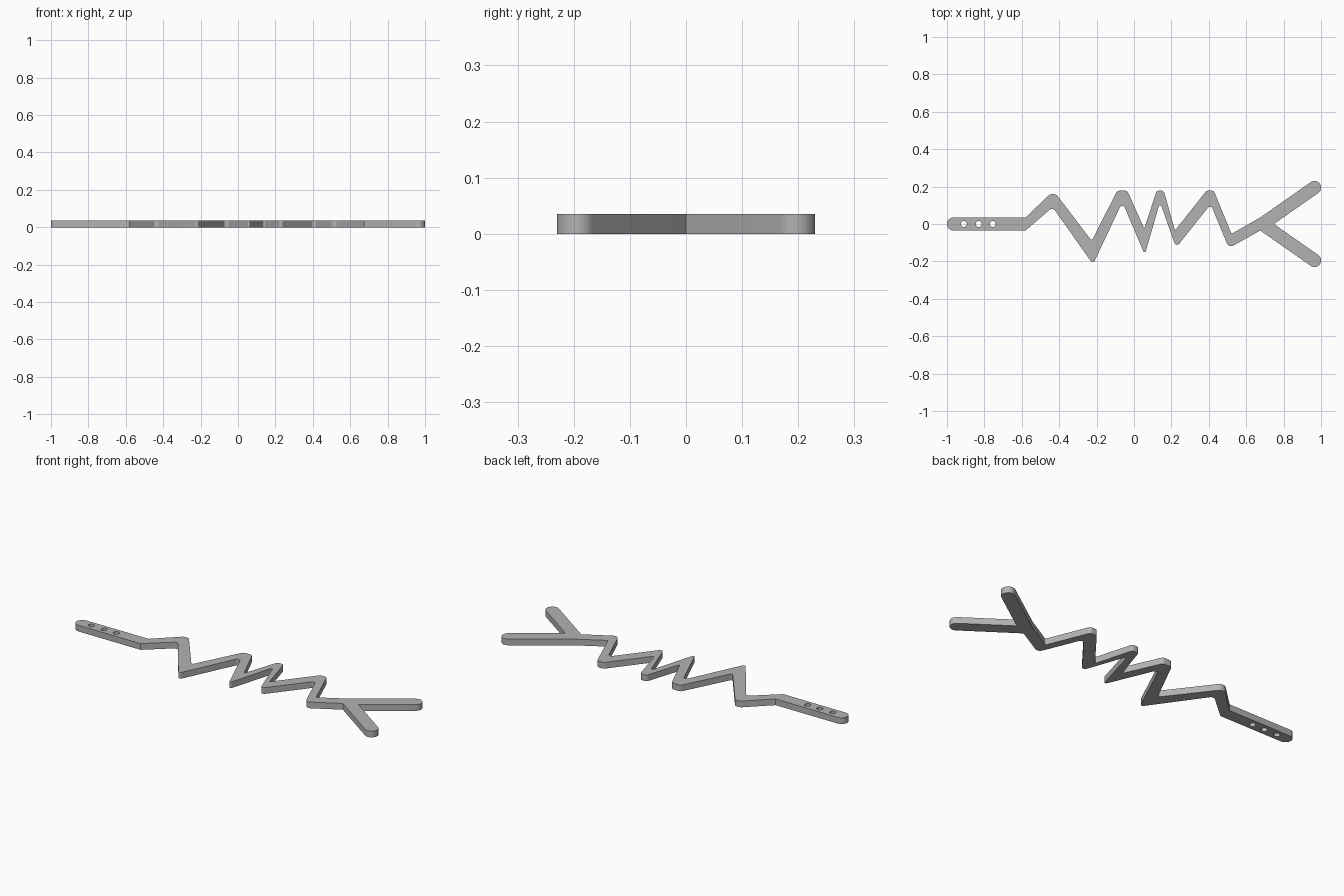
import bpy
import bmesh
from math import cos, sin, tan, pi
from mathutils import Vector

THICK = 0.035   # plate thickness
HALF = 0.035    # half the bar width
ROUND = HALF - 0.0002

cube = bpy.data.objects.get("Cube")
if cube:
    bpy.data.objects.remove(cube, do_unlink=True)


def fillet(prev, corner, nxt, radius, steps=8):
    """Replace one outline corner with an arc tangent to both edges."""
    if radius == 0:
        return [corner]
    a, b = (prev - corner).normalized(), (nxt - corner).normalized()
    half = a.angle(b) / 2
    centre = corner + (a + b).normalized() * radius / sin(half)
    start = corner + a * radius / tan(half) - centre
    sweep = (pi - 2 * half) * (1 if a.cross(b) < 0 else -1)
    arc = []
    for i in range(steps + 1):
        t = sweep * i / steps
        c, s = cos(t), sin(t)
        arc.append(centre + Vector((start.x * c - start.y * s,
                                    start.x * s + start.y * c)))
    return arc


def rounded(corners):
    pts = [Vector((x, y)) for x, y, r in corners]
    out = []
    for i, (x, y, r) in enumerate(corners):
        out += fillet(pts[i - 1], pts[i], pts[(i + 1) % len(pts)], r)
    return out


def add_loop(curve, points):
    spline = curve.splines.new("POLY")
    spline.points.add(len(points) - 1)
    for p, co in zip(spline.points, points):
        p.co = (co[0], co[1], 0, 1)
    spline.use_cyclic_u = True


# Outline corners: x, y, corner radius
upper_edge = [
    (-1, HALF, ROUND), (-0.58, HALF, 0),
    (-0.43, 0.178, 0.035), (-0.226, -0.09, 0.008),
    (-0.09, 0.178, 0.02), (-0.036, 0.178, 0.02),
    (0.055, -0.025, 0.004),
    (0.121, 0.178, 0.016), (0.159, 0.178, 0.016),
    (0.219, -0.035, 0.005),
    (0.387, 0.178, 0.02), (0.427, 0.178, 0.02),
    (0.521, -0.053, 0.008), (0.675, HALF, 0),
]
fork = [
    (0.974, 0.244, ROUND), (1.014, 0.186, ROUND), (0.748, 0, 0),
    (1.014, -0.186, ROUND), (0.974, -0.244, ROUND),
]
lower_edge = [
    (0.675, -HALF, 0), (0.507, -0.129, 0.025),
    (0.41, 0.106, 0.015), (0.225, -0.127, 0.015),
    (0.139, 0.118, 0.008), (0.058, -0.165, 0.007),
    (-0.062, 0.118, 0.015), (-0.219, -0.216, 0.012),
    (-0.435, 0.09, 0.02), (-0.58, -HALF, 0), (-1, -HALF, ROUND),
]

# Flat zigzag bar with three holes in the handle
curve = bpy.data.curves.new("zigzag_bar_profile", "CURVE")
curve.dimensions = "2D"
curve.fill_mode = "BOTH"
curve.extrude = THICK / 2
add_loop(curve, rounded(upper_edge + fork + lower_edge))
for x in (-0.91, -0.83, -0.755):
    add_loop(curve, [(x + 0.016 * cos(a * pi / 12), 0.016 * sin(a * pi / 12))
                     for a in range(24)])

bar = bpy.data.objects.new("zigzag_bar", curve)
bpy.context.collection.objects.link(bar)
bpy.ops.object.select_all(action="DESELECT")
bar.select_set(True)
bpy.context.view_layer.objects.active = bar
bpy.ops.object.convert(target="MESH")
bar = bpy.context.view_layer.objects.active

# Weld the caps to the walls and rest the bar on the floor
bm = bmesh.new()
bm.from_mesh(bar.data)
bmesh.ops.remove_doubles(bm, verts=bm.verts, dist=0.00005)
bmesh.ops.translate(bm, verts=bm.verts, vec=(0, 0, THICK / 2))
bmesh.ops.recalc_face_normals(bm, faces=bm.faces)
bm.to_mesh(bar.data)
bm.free()
bpy.ops.object.shade_smooth_by_angle()

# Plain grey
grey = bpy.data.materials.new("plain_grey")
grey.use_nodes = True
colour = (0.45, 0.45, 0.45, 1)
grey.diffuse_color = colour
grey.node_tree.nodes["Principled BSDF"].inputs["Base Color"].default_value = colour
bar.data.materials.clear()
bar.data.materials.append(grey)
